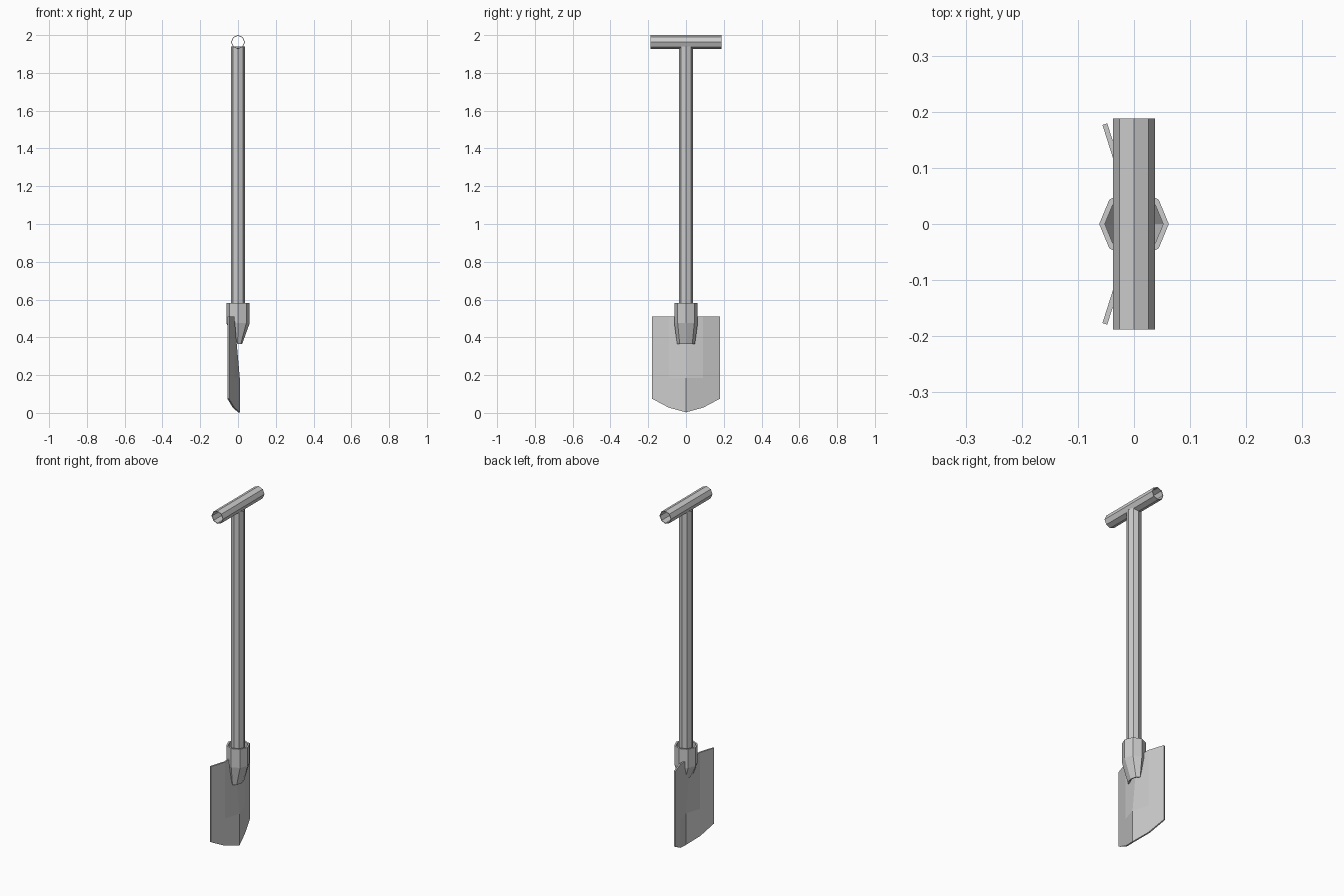
import bpy, bmesh
from math import cos, sin, pi

if "Cube" in bpy.data.objects:
    bpy.data.objects.remove(bpy.data.objects["Cube"])

N = 8

def make(name, verts, faces, thickness=0, offset=0):
    me = bpy.data.meshes.new(name)
    me.from_pydata(verts, [], faces)
    bm = bmesh.new()
    bm.from_mesh(me)
    bmesh.ops.recalc_face_normals(bm, faces=bm.faces)
    bm.to_mesh(me)
    bm.free()
    ob = bpy.data.objects.new(name, me)
    bpy.context.collection.objects.link(ob)
    if thickness:
        m = ob.modifiers.new("thickness", 'SOLIDIFY')
        m.thickness = thickness
        m.offset = offset
    return ob

def loft(name, rings, thickness=0, offset=-1):
    n = len(rings[0])
    faces = [(r * n + i, r * n + (i + 1) % n, (r + 1) * n + (i + 1) % n, (r + 1) * n + i)
             for r in range(len(rings) - 1) for i in range(n)]
    return make(name, [v for ring in rings for v in ring], faces, thickness, offset)

def ring(rx, ry, z, cx=0.0):
    return [(cx + rx * cos(2 * pi * i / N), ry * sin(2 * pi * i / N), z) for i in range(N)]

# Octagonal shaft
loft("shaft", [ring(0.037, 0.037, 0.45), ring(0.037, 0.037, 1.94)])

# Hollow cross grip along y
loft("grip", [[(x, y, 1.963 + yy) for x, yy, _ in ring(0.037, 0.037, 0)]
              for y in (-0.188, 0.188)], 0.004)

# Socket: straight collar, then a tapered mouth that hugs the blade
mouth = [(x, y, 0.365 if x > -0.01 else 0.40) for x, y, _ in ring(0.024, 0.047, 0, -0.002)]
loft("socket", [ring(0.062, 0.062, 0.582), ring(0.062, 0.062, 0.475), mouth], 0.01)

# Folded blade: V section, flattened behind the socket at the top
cols = (-0.178, -0.09, 0, 0.09, 0.178)
side, mid, ridge = -0.052, -0.024, 0.005
rows = [((side, mid, mid, mid, side), (0.51,) * 5),
        ((side, mid, ridge, mid, side), (0.185,) * 5),
        ((side, mid, ridge, mid, side), (0.075, 0.028, 0.003, 0.028, 0.075))]
verts = [(x, y, z) for xs, zs in rows for x, y, z in zip(xs, cols, zs)]
faces = [(r * 5 + c, r * 5 + c + 1, r * 5 + c + 6, r * 5 + c + 5)
         for r in range(2) for c in range(4)]
make("blade", verts, faces, 0.009)
